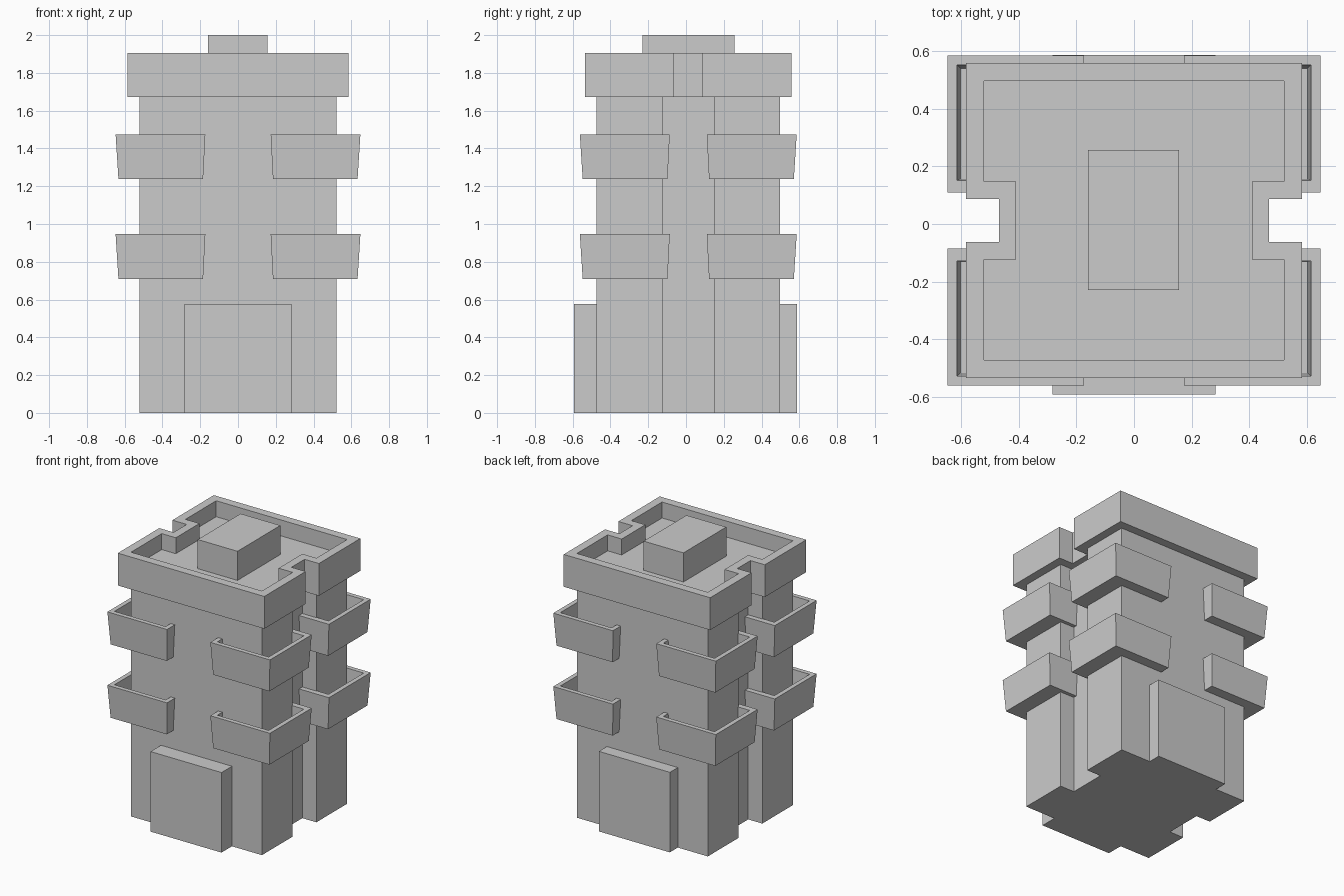
import bpy, bmesh

if "Cube" in bpy.data.objects:
    bpy.data.objects.remove(bpy.data.objects["Cube"])

CY = 0.012  # the tower sits slightly behind the origin


def loft(name, rings):
    """Join matching outlines [(points, z), ...] and cap the first and last."""
    bm = bmesh.new()
    loops = [[bm.verts.new((x, y, z)) for x, y in pts] for pts, z in rings]
    n = len(loops[0])
    for a, b in zip(loops, loops[1:]):
        for i in range(n):
            j = (i + 1) % n
            bm.faces.new((a[i], a[j], b[j], b[i]))
    bm.faces.new(loops[0])
    bm.faces.new(loops[-1])
    bmesh.ops.recalc_face_normals(bm, faces=bm.faces)
    mesh = bpy.data.meshes.new(name)
    bm.to_mesh(mesh)
    bm.free()
    obj = bpy.data.objects.new(name, mesh)
    bpy.context.collection.objects.link(obj)
    return obj


def rect(x0, x1, y0, y1):
    return [(x0, y0), (x1, y0), (x1, y1), (x0, y1)]


def box(name, x0, x1, y0, y1, z0, z1):
    return loft(name, [(rect(x0, x1, y0, y1), z0), (rect(x0, x1, y0, y1), z1)])


def notched(w, d, nx, ny):
    """Rectangle outline with a slot in each x side."""
    half = [(w, -d), (w, -ny), (nx, -ny), (nx, ny), (w, ny), (w, d)]
    pts = half + [(-x, -y) for x, y in half]
    return [(x, y + CY) for x, y in pts]


# Tower shaft
shaft = notched(0.522, 0.485, 0.41, 0.135)
loft("tower_body", [(shaft, 0), (shaft, 1.72)])

# Overhanging roof with a raised parapet around a sunken deck
outer = notched(0.584, 0.547, 0.47, 0.075)
loft("roof_parapet", [(outer, 1.672), (outer, 1.905), (shaft, 1.905), (shaft, 1.79)])

# Rooftop plant room
box("roof_block", -0.16, 0.157, -0.23, 0.258, 1.76, 2.0)

# Entrance blocks, front and back
box("front_entrance", -0.283, 0.283, -0.592, -0.44, 0, 0.577)
box("back_entrance", -0.283, 0.283, 0.46, 0.588, 0, 0.577)


# Tapered balcony trays wrapped around every corner on two levels
def balcony(name, sx, sy, z):
    def ring(side, end_x, end_y):
        pts = rect(0.173 + end_x, 0.648 - side, 0.098 + end_y, 0.574 - side)
        return [(sx * x, sy * y + CY) for x, y in pts]
    loft(name, [(ring(0.015, 0.012, 0.012), z), (ring(0, 0, 0), z + 0.236),
                (ring(0.033, 0.033, 0.042), z + 0.236),
                (ring(0.045, 0.042, 0.046), z + 0.045)])


for level, z in (("lower", 0.71), ("upper", 1.239)):
    for sx, side in ((-1, "left"), (1, "right")):
        for sy, face in ((-1, "front"), (1, "back")):
            balcony(f"{level}_{face}_{side}_balcony", sx, sy, z)
